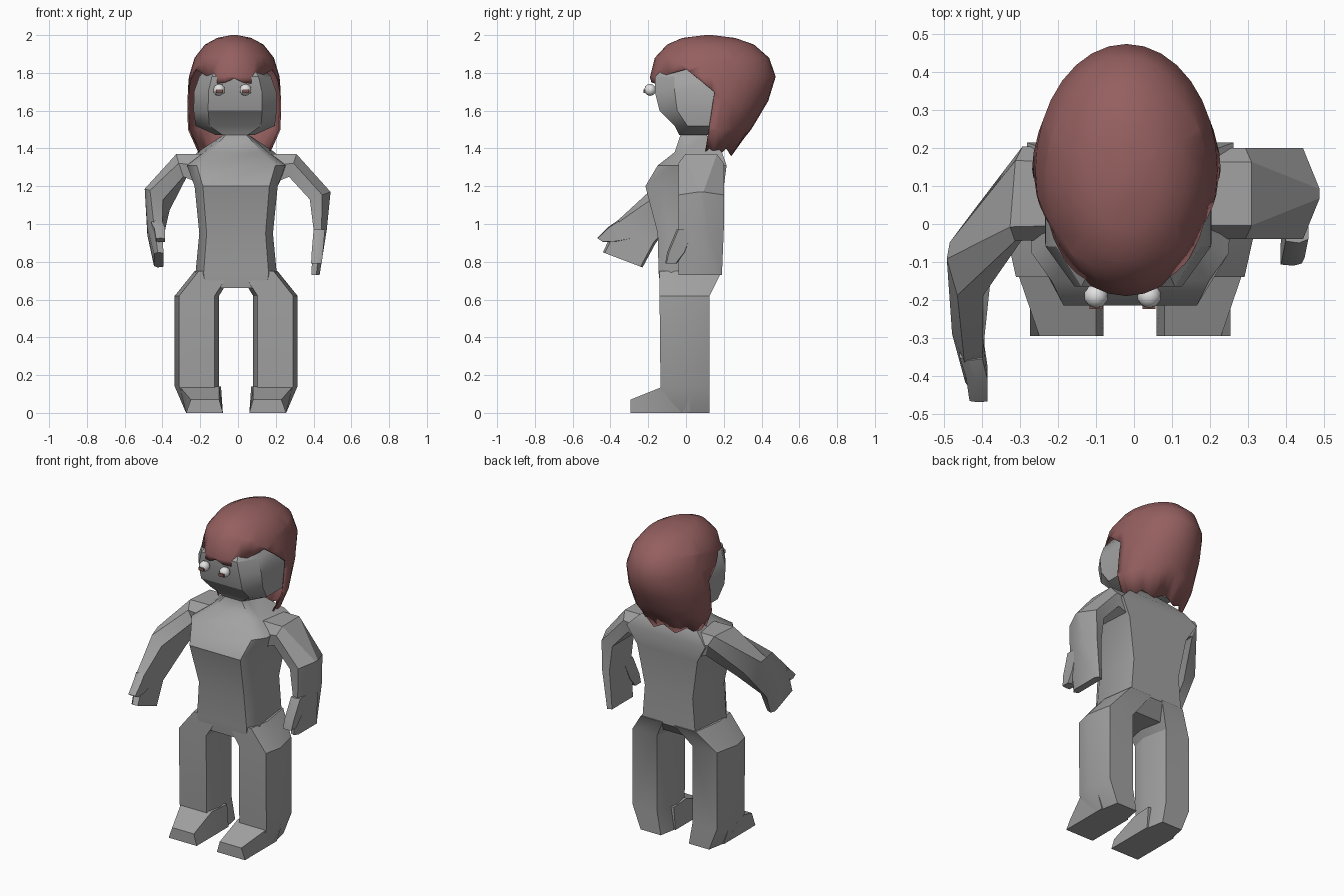
import bpy, bmesh, math
from mathutils import Vector

cube = bpy.data.objects.get("Cube")
if cube:
    bpy.data.objects.remove(cube)


def material(name, rgb):
    m = bpy.data.materials.new(name)
    m.use_nodes = True
    colour = (*rgb, 1)
    m.diffuse_color = colour
    m.node_tree.nodes["Principled BSDF"].inputs["Base Color"].default_value = colour
    return m


skin = material("body grey", (0.36, 0.36, 0.36))
red = material("hair red", (0.30, 0.115, 0.115))
white = material("eye white", (0.75, 0.75, 0.75))
brown = material("pupil brown", (0.2, 0.09, 0.08))


def finish(name, bm, mat, angle=30):
    bmesh.ops.recalc_face_normals(bm, faces=bm.faces)
    me = bpy.data.meshes.new(name)
    bm.to_mesh(me)
    bm.free()
    me.materials.append(mat)
    ob = bpy.data.objects.new(name, me)
    bpy.context.collection.objects.link(ob)
    bpy.ops.object.select_all(action="DESELECT")
    ob.select_set(True)
    bpy.context.view_layer.objects.active = ob
    bpy.ops.object.shade_smooth_by_angle(angle=math.radians(angle))
    return ob


def loft(rings, caps=True):
    bm = bmesh.new()
    vs = [[bm.verts.new(p) for p in ring] for ring in rings]
    n = len(vs[0])
    for a, b in zip(vs, vs[1:]):
        for i in range(n):
            j = (i + 1) % n
            bm.faces.new((a[i], a[j], b[j], b[i]))
    if caps:
        bm.faces.new(vs[0])
        bm.faces.new(vs[-1])
    return bm


def bevelled(z, x0, x1, front, back, keep=0.8, depth=0.2, tail=1.0):
    """Horizontal six-sided section: cut front corners, back scaled by tail."""
    cx, w, d = (x0 + x1) / 2, (x1 - x0) / 2, depth * (back - front)
    half = [(keep * w, front), (w, front + d), (tail * w, back)]
    pts = half + [(-x, y) for x, y in reversed(half)]
    return [(cx + x, y, z) for x, y in pts]


# Torso and neck: height, half width, front, back, back width factor
torso = [(0.66, 0.2, -0.135, 0.11, 0.8), (0.74, 0.215, -0.145, 0.185, 0.85),
         (0.95, 0.195, -0.15, 0.185, 0.85), (1.2, 0.22, -0.215, 0.2, 0.95),
         (1.31, 0.26, -0.15, 0.215, 1.05), (1.38, 0.17, -0.06, 0.19, 1.2),
         (1.47, 0.07, -0.03, 0.11, 1), (1.52, 0.07, -0.02, 0.11, 1)]
finish("torso", loft([bevelled(z, -w - 0.01, w - 0.01, f, b, tail=t)
                      for z, w, f, b, t in torso]), skin, 40)

# Head, mostly covered by the hair
head = [(1.47, 0.1, -0.035, 0.14), (1.52, 0.21, -0.06, 0.2), (1.6, 0.22, -0.14, 0.22),
        (1.7, 0.218, -0.165, 0.24), (1.78, 0.19, -0.165, 0.24), (1.88, 0.11, -0.06, 0.2)]
finish("head", loft([bevelled(z, -w - 0.015, w - 0.015, f, b, 0.65, 0.26)
                     for z, w, f, b in head]), skin)

# Legs and feet, mirrored about the body's middle line
MIDDLE = -0.01
legs = [(0, 0.06, 0.255, -0.12, 0.125), (0.14, 0.08, 0.315, -0.135, 0.125),
        (0.62, 0.08, 0.315, -0.14, 0.125), (0.75, 0.0, 0.21, -0.14, 0.19)]
feet = [(0.02, 0.06, 0.255, 0.07, 0.3, 0.14), (-0.12, 0.06, 0.255, 0.08, 0.29, 0.14),
        (-0.295, 0.06, 0.255, 0.08, 0.23, 0.07)]
for side, s in (("left", 1), ("right", -1)):
    def flip(ring):
        return [(MIDDLE + s * (x - MIDDLE), y, z) for x, y, z in ring]
    finish(side + "_leg", loft([flip(bevelled(*r, depth=0.4, tail=0.72)) for r in legs]), skin)
    finish(side + "_foot", loft([flip([(a, y, 0), (b, y, 0), (d, y, h), (c, y, h)])
                                 for y, a, b, c, d, h in feet]), skin, 15)


# Arms: broad at the shoulder, then flat blades with an outer ridge
def blade(flat, centre, wide, thin):
    c, w, t = Vector(centre), Vector(wide), Vector(thin)
    section = [(-flat, 1), (flat, 1), (1, 0.2), (0.9, -1), (-0.9, -1), (-1, 0.2)]
    return [c + w * a + t * b for a, b in section]


left_arm = [(0.7, (0.17, 0.08, 1.29), (0, 0.12, 0), (0, 0, 0.08)),
            (0.7, (0.29, 0.08, 1.31), (0, 0.12, 0), (0.02, 0, 0.06)),
            (0.1, (0.435, 0.08, 1.15), (0, 0.12, 0), (0.055, 0, 0.02)),
            (0.3, (0.435, 0.08, 0.97), (0, 0.12, 0), (0.035, 0, 0)),
            (0.8, (0.41, 0.075, 0.73), (0, 0.115, 0), (0.022, 0, 0))]
right_arm = [(0.7, (-0.19, 0.08, 1.29), (0, 0.12, 0), (0, 0, 0.08)),
             (0.7, (-0.3, 0.08, 1.31), (0.01, 0.125, 0), (-0.02, 0, 0.06)),
             (0.2, (-0.435, -0.08, 1.14), (0.02, 0.11, -0.03), (-0.055, 0.01, 0.04)),
             (0.3, (-0.44, -0.26, 0.96), (0, 0.1, -0.06), (-0.04, 0, 0)),
             (0.8, (-0.42, -0.335, 0.81), (0, 0.105, -0.04), (-0.025, 0, 0))]
left_thumb = [(0.8, (0.43, 0.0, 0.97), (0, 0.05, 0), (0.03, 0, 0)),
              (0.8, (0.42, -0.05, 0.85), (0, 0.05, 0), (0.03, 0, 0)),
              (0.8, (0.415, -0.08, 0.79), (0, 0.03, 0), (0.028, 0, 0))]
right_thumb = [(0.8, (-0.43, -0.32, 0.97), (0, 0.04, -0.05), (-0.03, 0, 0)),
               (0.8, (-0.415, -0.39, 0.945), (0, 0.02, -0.04), (-0.028, 0, 0)),
               (0.8, (-0.41, -0.455, 0.915), (0, 0.015, -0.01), (-0.024, 0, 0))]
for name, rings in (("left_arm", left_arm), ("right_arm", right_arm),
                    ("left_thumb", left_thumb), ("right_thumb", right_thumb)):
    finish(name, loft([blade(*r) for r in rings]), skin)

# Hair: egg-shaped shell, height, front, back, half width
hair = [(2.0, 0.1, 0.14, 0.015), (1.985, -0.02, 0.26, 0.09), (1.95, -0.1, 0.36, 0.155),
        (1.88, -0.165, 0.44, 0.21), (1.78, -0.19, 0.475, 0.24), (1.65, -0.18, 0.435, 0.25),
        (1.5, -0.1, 0.345, 0.245), (1.38, 0.0, 0.25, 0.195)]
SEGMENTS = 32
shell = []
for k, (z, f, b, w) in enumerate(hair):
    ring = []
    for i in range(SEGMENTS):
        a = math.tau * i / SEGMENTS
        jag = 0.02 * math.cos(a * SEGMENTS / 4) if k == len(hair) - 1 else 0
        ring.append((w * math.cos(a) - 0.02, (f + b) / 2 + (b - f) / 2 * math.sin(a), z + jag))
    shell.append(ring)
bm = loft(shell, caps=False)
bm.faces.new([v for v in bm.verts if v.co.z > 1.999])

# Hairline: side edge, temple and fringe planes cut through the shell
cuts = [(Vector(p), Vector(n)) for p, n in (((0, 0.1, 1.36), (0, 1, -0.15)),
                                            ((0, 0, 1.82), (0, 0.8, 1)),
                                            ((0, 0, 1.82), (0, -0.26, 1)))]
for point, normal in cuts:
    bmesh.ops.bisect_plane(bm, geom=bm.verts[:] + bm.edges[:] + bm.faces[:],
                           plane_co=point, plane_no=normal)
gone = []
for face in bm.faces:
    c = face.calc_center_median()
    if all((c - point).dot(normal) < 0 for point, normal in cuts):
        gone.append(face)
bmesh.ops.delete(bm, geom=gone, context="FACES")
# Scalloped fringe edge
for v in bm.verts:
    if v.is_boundary and v.co.y < -0.08:
        v.co.z += 0.018 * (math.cos((v.co.x + 0.02) * math.tau / 0.16) - 1)
hair_ob = finish("hair", bm, red, 50)
thick = hair_ob.modifiers.new("thickness", "SOLIDIFY")
thick.thickness = 0.008

# Eyes: small bulging balls with a pupil plate
for side, x in (("left", 0.04), ("right", -0.1)):
    bm = bmesh.new()
    bmesh.ops.create_icosphere(bm, subdivisions=2, radius=0.032)
    bmesh.ops.translate(bm, verts=bm.verts, vec=(x, -0.19, 1.71))
    finish(side + "_eye", bm, white)
    pupil = [[(x + a, y, 1.703 + b) for a, b in
              ((-0.017, -0.01), (0.017, -0.01), (0.017, 0.01), (-0.017, 0.01))]
             for y in (-0.216, -0.224)]
    finish(side + "_pupil", loft(pupil), brown)
